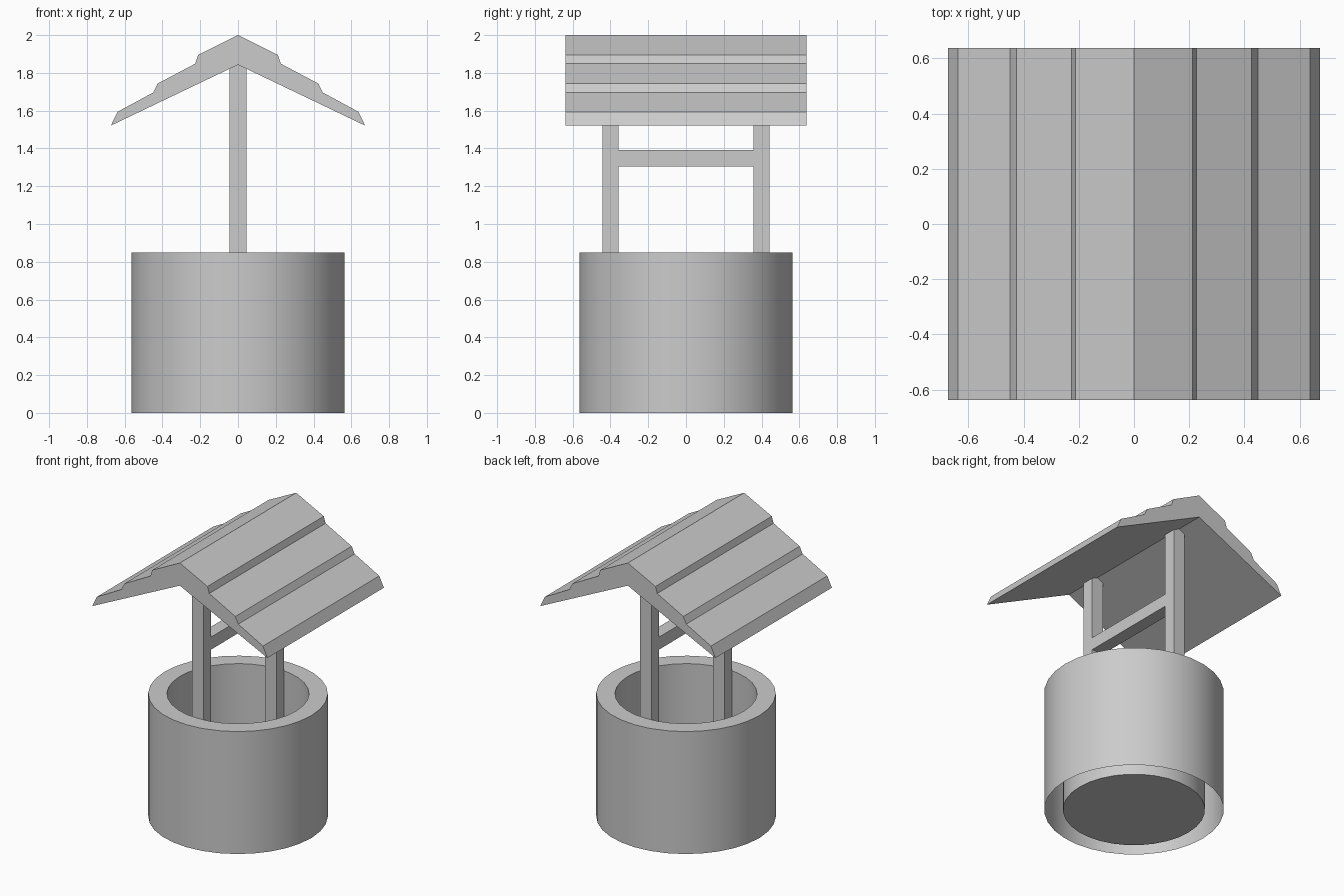
import bpy, bmesh, math

if "Cube" in bpy.data.objects:
    bpy.data.objects.remove(bpy.data.objects["Cube"])


def make_object(name, bm):
    bmesh.ops.recalc_face_normals(bm, faces=bm.faces)
    mesh = bpy.data.meshes.new(name)
    bm.to_mesh(mesh)
    bm.free()
    obj = bpy.data.objects.new(name, mesh)
    bpy.context.collection.objects.link(obj)
    return obj


def box(name, lo, hi):
    bm = bmesh.new()
    bmesh.ops.create_cube(bm, size=1)
    for v in bm.verts:
        v.co = [a + (c + 0.5) * (b - a) for a, b, c in zip(lo, hi, v.co)]
    return make_object(name, bm)


# Round well wall: one open skin running up, over the rim and down to the floor
SIDES = 32
bm = bmesh.new()
rings = []
for radius, z in [(0.565, 0), (0.565, 0.85), (0.447, 0.85), (0.447, 0)]:
    rings.append([bm.verts.new((radius * math.cos(i * math.tau / SIDES),
                                radius * math.sin(i * math.tau / SIDES), z))
                  for i in range(SIDES)])
for a, b in zip(rings, rings[1:]):
    for i in range(SIDES):
        j = (i + 1) % SIDES
        bm.faces.new((a[i], a[j], b[j], b[i]))
bm.faces.new(rings[-1])
wall = make_object("well_wall", bm)
bpy.context.view_layer.objects.active = wall
wall.select_set(True)
bpy.ops.object.shade_smooth_by_angle(angle=math.radians(30))

# Two posts and the beam between them
for name, y in (("front_post", -0.4), ("back_post", 0.4)):
    box(name, (-0.044, y - 0.042, 0), (0.044, y + 0.042, 1.842))
box("cross_beam", (-0.044, -0.358, 1.304), (0.044, 0.358, 1.391))

# Stepped gable roof: mirrored half profile extruded along y
half = [(0.212, 1.894), (0.226, 1.849), (0.426, 1.743),
        (0.449, 1.696), (0.638, 1.594), (0.673, 1.521)]
profile = [(0, 2.0)] + half + [(0, 1.843)] + [(-x, z) for x, z in reversed(half)]
bm = bmesh.new()
face = bm.faces.new([bm.verts.new((x, -0.638, z)) for x, z in profile])
ext = bmesh.ops.extrude_face_region(bm, geom=[face])
bmesh.ops.translate(bm, vec=(0, 1.276, 0),
                    verts=[g for g in ext["geom"] if isinstance(g, bmesh.types.BMVert)])
make_object("roof", bm)
